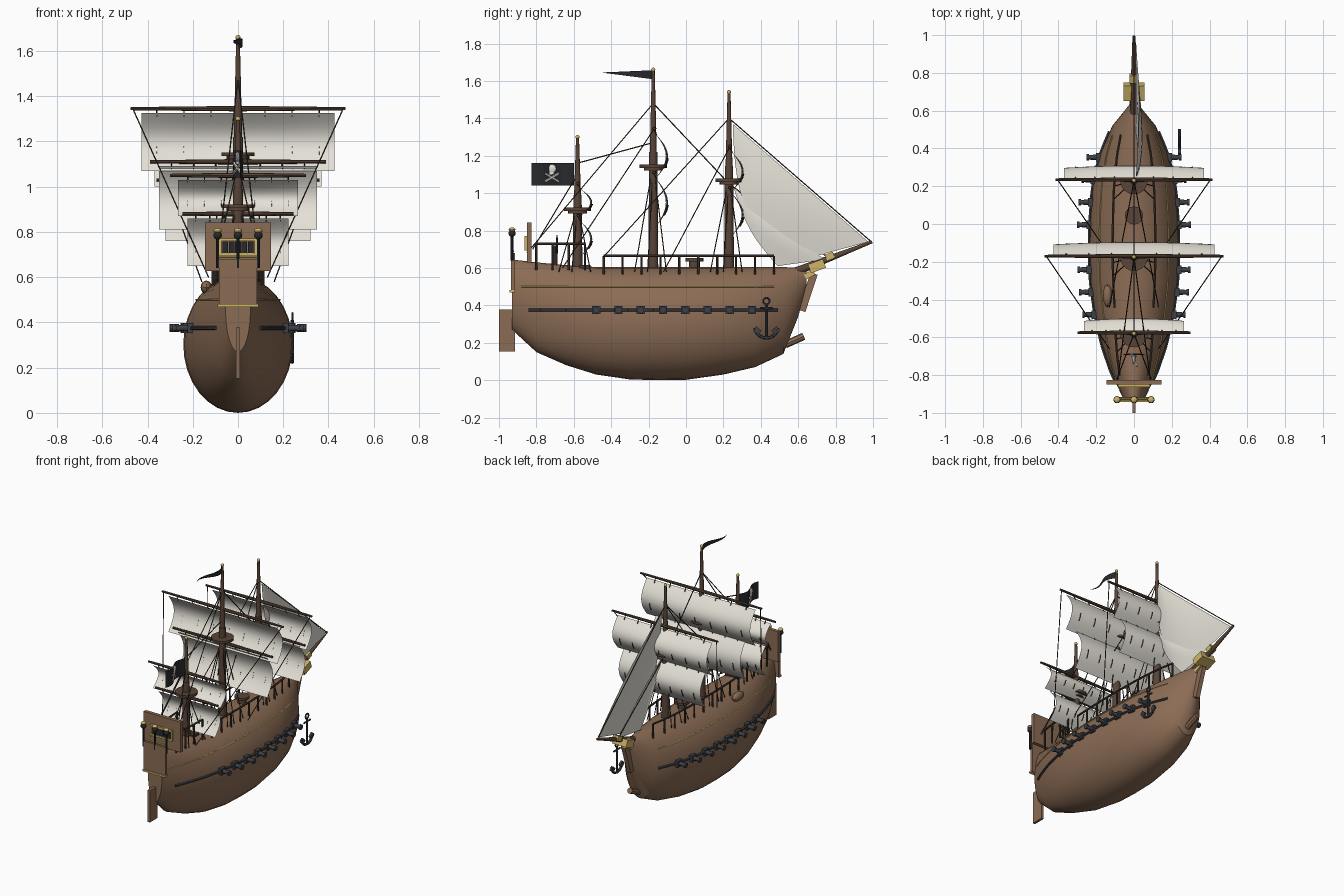
import bpy, bmesh, math
from mathutils import Vector, Matrix, Euler

if "Cube" in bpy.data.objects:
    bpy.data.objects.remove(bpy.data.objects["Cube"])


def mat(name, r, g, b):
    m = bpy.data.materials.new(name)
    m.diffuse_color = (r, g, b, 1)
    m.use_nodes = True
    m.node_tree.nodes["Principled BSDF"].inputs["Base Color"].default_value = m.diffuse_color
    return m


HULL = mat("hull_wood", .26, .15, .09)
WOOD = mat("dark_wood", .10, .058, .038)
ROPE = mat("rope", .055, .04, .03)
SAIL = mat("canvas", .78, .75, .68)
GOLD = mat("gold", .62, .46, .14)
IRON = mat("iron", .045, .05, .06)
BLACK = mat("black_cloth", .02, .022, .027)


def done(name, bm, m):
    me = bpy.data.meshes.new(name)
    bmesh.ops.recalc_face_normals(bm, faces=bm.faces)
    bm.to_mesh(me)
    bm.free()
    for p in me.polygons:
        p.use_smooth = True
    me.set_sharp_from_angle(angle=math.radians(30))
    me.materials.append(m)
    ob = bpy.data.objects.new(name, me)
    bpy.context.collection.objects.link(ob)


def rod(bm, p, q, r1, r2=None, n=8):
    p, q = Vector(p), Vector(q)
    d = q - p
    M = Matrix.Translation((p + q) / 2) @ d.to_track_quat('Z', 'Y').to_matrix().to_4x4()
    bmesh.ops.create_cone(bm, cap_ends=True, segments=n, radius1=r1,
                          radius2=r1 if r2 is None else r2, depth=d.length, matrix=M)


def path(bm, pts, r, n=6):
    for a, b in zip(pts, pts[1:]):
        rod(bm, a, b, r, n=n)


def box(bm, c, s, rx=0):
    M = Matrix.Translation(c) @ Euler((rx, 0, 0)).to_matrix().to_4x4() @ Matrix.Diagonal((*s, 1))
    bmesh.ops.create_cube(bm, size=1, matrix=M)


def ball(bm, c, s):
    bmesh.ops.create_uvsphere(bm, u_segments=12, v_segments=8, radius=1,
                              matrix=Matrix.Translation(c) @ Matrix.Diagonal((*s, 1)))


def sheet(bm, f, nu, nv):
    rows = [[bm.verts.new(f(i / nu, j / nv)) for i in range(nu + 1)] for j in range(nv + 1)]
    for a, b in zip(rows, rows[1:]):
        for i in range(nu):
            bm.faces.new((a[i], a[i + 1], b[i + 1], b[i]))
    bmesh.ops.remove_doubles(bm, verts=bm.verts, dist=1e-5)


# Hull: elliptical stations (y, bottom, top, half width)
ST = [(-.93, .27, .645, .055), (-.8, .15, .63, .115), (-.64, .08, .615, .17), (-.48, .03, .605, .21),
      (-.3, .004, .605, .237), (-.15, 0, .605, .242), (0, .002, .605, .24), (.2, .03, .605, .223),
      (.37, .07, .605, .18), (.52, .14, .605, .115), (.6, .34, .6, .05), (.645, .5, .59, .015)]


def station(y):
    for a, b in zip(ST, ST[1:]):
        if y <= b[0]:
            t = (y - a[0]) / (b[0] - a[0])
            return [u + (v - u) * t for u, v in zip(a, b)]
    return ST[-1]


def hx(y, z):
    _, b, t, w = station(y)
    k = (z - (b + t) / 2) / ((t - b) / 2)
    return w * math.sqrt(max(0, 1 - k * k))


bm = bmesh.new()
N = 32
rings = [[bm.verts.new((w * math.cos(2 * math.pi * i / N), y,
                        (b + t) / 2 + (t - b) / 2 * math.sin(2 * math.pi * i / N)))
          for i in range(N)] for y, b, t, w in ST]
for a, b in zip(rings, rings[1:]):
    for i in range(N):
        bm.faces.new((a[i], a[(i + 1) % N], b[(i + 1) % N], b[i]))
bm.faces.new(rings[0])
bm.faces.new(rings[-1])
done("hull", bm, HULL)

# Rudder, stem, stern boards, ship's boat
bm = bmesh.new()
box(bm, (0, -.957, .265), (.018, .085, .225))
box(bm, (0, .652, .47), (.03, .04, .21), -.32)
rod(bm, (0, .53, .19), (0, .63, .235), .02)
box(bm, (0, -.925, .575), (.17, .02, .21))
box(bm, (0, -.838, .735), (.29, .025, .215))
ball(bm, (-.14, -.38, .555), (.025, .06, .03))
done("stern_and_stem_boards", bm, HULL)

# Gold trim, window frame and bow carving
bm = bmesh.new()
box(bm, (0, -.93, .475), (.18, .025, .012))
for z in (.7, .765):
    box(bm, (0, -.855, z), (.17, .018, .012))
for s in (-1, 1):
    box(bm, (s * .08, -.855, .73), (.012, .018, .07))
    ys = [-.88 + 1.35 * i / 22 for i in range(23)]
    path(bm, [(s * (hx(y, .5) + .001), y, .5) for y in ys], .004)
box(bm, (0, .70, .61), (.11, .085, .05), .35)
box(bm, (0, .66, .565), (.05, .055, .03), .5)
box(bm, (0, .77, .662), (.045, .045, .035), .38)
rod(bm, (-.09, -.925, .69), (.09, -.925, .69), .006)
for x in (-.09, 0, .09):
    ball(bm, (x, -.93, .805), (.018, .018, .012))
done("gold_trim", bm, GOLD)

# Stern windows and lanterns
bm = bmesh.new()
for i in range(5):
    box(bm, (-.056 + .028 * i, -.853, .732), (.025, .012, .05))
for x in (-.09, 0, .09):
    rod(bm, (x, -.93, .64), (x, -.93, .78), .007)
    ball(bm, (x, -.93, .785), (.019, .019, .019))
done("stern_lanterns", bm, BLACK)

# Gun strip, ports and cannons
bm = bmesh.new()
for s in (-1, 1):
    ys = [-.84 + 1.33 * i / 20 for i in range(21)]
    path(bm, [(s * (hx(y, .375) + .002), y, .375) for y in ys], .009)
    for i in range(8):
        y = -.48 + .119 * i
        x = hx(y, .375)
        box(bm, (s * (x + .006), y, .375), (.025, .045, .045))
        rod(bm, (s * x, y, .375), (s * (x + .06), y, .375), .016, .012, 12)
        rod(bm, (s * (x + .055), y, .375), (s * (x + .068), y, .375), .018, n=12)
done("cannons", bm, IRON)

# Anchor on the starboard bow
bm = bmesh.new()
ax, ay = .24, .43
rod(bm, (ax, ay, .22), (ax, ay, .41), .008)
rod(bm, (ax, ay - .035, .385), (ax, ay + .035, .385), .006)
path(bm, [(ax, ay + .018 * math.cos(a * .785), .423 + .018 * math.sin(a * .785)) for a in range(9)], .005)
path(bm, [(ax, ay + .06 * math.cos(a), .28 + .055 * math.sin(a))
          for a in [math.pi + math.pi * i / 8 for i in range(9)]], .009)
for s in (-1, 1):
    box(bm, (ax, ay + s * .05, .265), (.015, .035, .03), s * .7)
done("anchor", bm, IRON)

# Rails, wheel and deck fittings
bm = bmesh.new()
for s in (-1, 1):
    for y0, y1, n, zt, zb in ((-.44, .47, 10, .665, .565), (-.8, -.54, 4, .73, .59)):
        pts = [(y0 + (y1 - y0) * i / (n - 1)) for i in range(n)]
        top = [(s * hx(y, .57), y, zt) for y in pts]
        path(bm, top, .007)
        for p in top:
            rod(bm, (p[0], p[1], zb), p, .006, n=6)
rod(bm, (0, -.7, .6), (0, -.7, .72), .014)
path(bm, [(.04 * math.cos(a * .524), -.69, .72 + .04 * math.sin(a * .524)) for a in range(13)], .005)
for a in range(4):
    d = Vector((math.cos(a * .785), 0, math.sin(a * .785))) * .055
    rod(bm, Vector((0, -.69, .72)) - d, Vector((0, -.69, .72)) + d, .003, n=6)
box(bm, (0, -.54, .605), (.1, .06, .02))
done("rails_and_wheel", bm, ROPE)

# Masts (y, top, nest height), yards (z, half length, sail half width, sail bottom)
MASTS = {"fore": (.23, 1.54, 1.065, ((1.25, .415, .37, 1.0), (1.03, .36, .32, .76))),
         "main": (-.175, 1.66, 1.14, ((1.345, .475, .427, 1.07), (1.11, .39, .35, .81))),
         "mizzen": (-.58, 1.30, .91, ((1.05, .30, .265, .87), (.88, .245, .223, .65)))}
rig = bmesh.new()
for name, (y, top, nest, yards) in MASTS.items():
    bm = bmesh.new()
    rod(bm, (0, y, .57), (0, y, nest + .08), .027, .022, 12)
    rod(bm, (0, y, nest + .06), (0, y, top), .019, .008, 12)
    rod(bm, (0, y, nest - .005), (0, y, nest + .012), .073, n=20)
    rod(bm, (0, y, nest - .018), (0, y, nest - .004), .05, n=20)
    for z, L, w, zb in yards:
        for s in (-1, 1):
            rod(bm, (0, y + .005, z), (s * L, y + .005, z), .012, .007)
    done(name + "_mast", bm, WOOD)
    bm = bmesh.new()
    ball(bm, (0, y, top), (.011, .011, .011))
    done(name + "_mast_cap", bm, GOLD)
    for k, (z, L, w, zb) in enumerate(yards):
        zt = z - .02

        def cloth(u, v, off=0):
            b = math.sin(math.pi * v) * (.062 + .012 * (1 - (2 * u - 1) ** 2))
            return (w * (2 * u - 1), y + .005 + b + off, zt + (zb - zt) * v)
        bm = bmesh.new()
        sheet(bm, cloth, 10, 12)
        done(f"{name}_sail_{k}", bm, SAIL)
        # Sail ties and reef points
        for i in range(7):
            u = .08 + .14 * i
            rod(rig, (w * (2 * u - 1), y, z), cloth(u, .06), .003, n=5)
            path(rig, [cloth(u, .55 + .1 * j, .003) for j in range(3)], .003, 5)
    # Shrouds from the mast to the deck edge
    for s in (-1, 1):
        for dy in (-.1, -.03, .07):
            rod(rig, (0, y, nest + .02), (s * hx(y + dy, .57), y + dy, .58), .003, n=5)

# Braces and stays
for s in (-1, 1):
    rod(rig, (s * .465, -.17, 1.345), (s * .13, -.66, .6), .003, n=5)
    rod(rig, (s * .405, .235, 1.25), (s * .16, -.12, .58), .003, n=5)
    rod(rig, (0, -.175, 1.48), (s * .09, -.85, .68), .003, n=5)
    rod(rig, (0, .23, 1.4), (s * .13, -.44, .66), .003, n=5)
    rod(rig, (0, -.58, 1.1), (s * .09, -.82, .7), .003, n=5)
for p, q in (((-.175, 1.48), (.23, 1.05)), ((-.175, 1.27), (-.58, 1.16)),
             ((.23, 1.4), (.99, .74)), ((.23, 1.05), (.76, .655))):
    rod(rig, (0, *p), (0, *q), .0035, n=5)
done("rigging", rig, ROPE)

# Bowsprit and capstan
bm = bmesh.new()
rod(bm, (0, .56, .57), (0, .995, .74), .024, .008, 12)
rod(bm, (0, .045, .59), (0, .045, .64), .03, n=12)
rod(bm, (0, .045, .635), (0, .045, .652), .048, n=16)
done("bowsprit_and_capstan", bm, WOOD)


# Triangular headsails
def jib(name, head, tack, clew, belly, bow):
    H, T, C = (Vector((0, *p)) for p in (head, tack, clew))
    T0 = (C - H).orthogonal()

    def f(u, v):
        p = H + ((T + (C - T) * u) - H) * v
        side = math.sin(math.pi * v)
        p += Vector((0, -bow * u * side, -bow * .5 * u * side))
        p.x = belly * side * math.sin(math.pi * (.15 + .7 * u)) + .01
        return p
    bm = bmesh.new()
    sheet(bm, f, 8, 12)
    done(name, bm, SAIL)


jib("outer_jib", (.25, 1.37), (.975, .74), (.5, .61), .035, .07)
jib("inner_jib", (.255, 1.03), (.74, .645), (.49, .61), .025, .03)

# Ensign, with skull and crossed bones, and pennant
wave = lambda y: .02 * math.sin((y + .6) * 26)
bm = bmesh.new()
sheet(bm, lambda u, v: (wave(-.6 - .225 * u), -.6 - .225 * u, 1.04 + .12 * v), 14, 3)
sheet(bm, lambda u, v: (.02 * math.sin(u * 6), -.175 - .28 * u,
                        1.633 + .012 * u + (v - .5) * .048 * (1 - u)), 12, 2)
done("flags", bm, BLACK)
bm = bmesh.new()
ball(bm, (wave(-.718), -.718, 1.13), (.01, .026, .024))
box(bm, (wave(-.718), -.718, 1.108), (.014, .026, .016))
for s in (-1, 1):
    a, b = -.718 - .036, -.718 + .036
    path(bm, [(wave(y), y, 1.083 + s * (y + .718) * .6) for y in (a, -.718, b)], .007)
done("flag_emblem", bm, SAIL)
